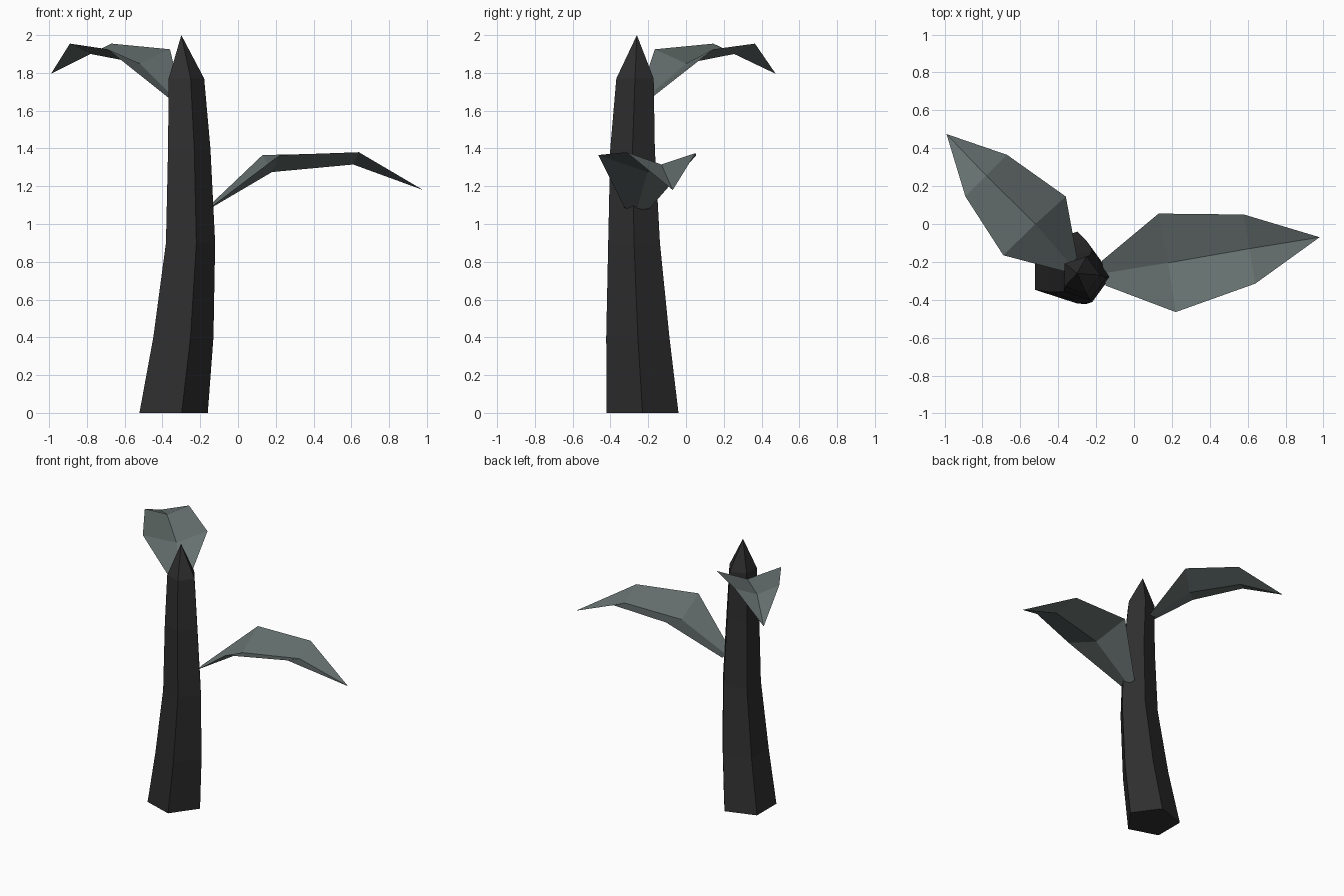
import bpy, bmesh, math
from mathutils import Vector

if "Cube" in bpy.data.objects:
    bpy.data.objects.remove(bpy.data.objects["Cube"])


def material(name, rgb):
    m = bpy.data.materials.new(name)
    m.diffuse_color = (*rgb, 1)
    m.use_nodes = True
    m.node_tree.nodes["Principled BSDF"].inputs["Base Color"].default_value = m.diffuse_color
    return m


BARK = material("charcoal bark", (0.028, 0.028, 0.028))
LEAF = material("grey green leaf", (0.13, 0.162, 0.157))


def finish(name, bm, mat):
    mesh = bpy.data.meshes.new(name)
    bm.to_mesh(mesh)
    bm.free()
    mesh.materials.append(mat)
    bpy.context.collection.objects.link(bpy.data.objects.new(name, mesh))


# Trunk: five-sided rings along a bent path (x, y, z, radius), ending in a point
def trunk(name, path, tip, sides=5):
    bm = bmesh.new()
    rings = []
    for x, y, z, r in path:
        angles = [2 * math.pi * i / sides for i in range(sides)]
        rings.append([bm.verts.new((x + r * math.cos(a), y + r * math.sin(a), z))
                      for a in angles])
    top = bm.verts.new(tip)
    bm.faces.new(rings[0][::-1])
    for i in range(sides):
        j = (i + 1) % sides
        for lo, hi in zip(rings, rings[1:]):
            bm.faces.new((lo[i], lo[j], hi[j], hi[i]))
        bm.faces.new((rings[-1][i], rings[-1][j], top))
    finish(name, bm, BARK)


trunk("trunk", [(-0.36, -0.23, 0, 0.2), (-0.306, -0.255, 0.4, 0.176),
                (-0.265, -0.275, 0.9, 0.144), (-0.27, -0.283, 1.4, 0.124),
                (-0.283, -0.27, 1.77, 0.104)], (-0.30, -0.26, 2.0))


# Leaf: folded sheet through (left edge, midrib, right edge) stations to a tip
def leaf(name, stations, tip):
    bm = bmesh.new()
    rows = [[bm.verts.new(p) for p in s] for s in stations]
    end = bm.verts.new(tip)
    for k in (0, 1):
        for a, b in zip(rows, rows[1:]):
            bm.faces.new((a[k], a[k + 1], b[k + 1], b[k]))
        bm.faces.new((rows[-1][k], rows[-1][k + 1], end))
    finish(name, bm, LEAF)


leaf("right_leaf", [
    ((-0.17, -0.195, 1.08), (-0.16, -0.26, 1.075), (-0.15, -0.325, 1.085)),
    ((0.13, 0.055, 1.365), (0.18, -0.205, 1.275), (0.22, -0.465, 1.365)),
    ((0.58, 0.05, 1.375), (0.61, -0.13, 1.315), (0.64, -0.315, 1.38)),
], (0.98, -0.07, 1.18))

leaf("left_leaf", [
    ((-0.37, -0.25, 1.67), (-0.335, -0.215, 1.665), (-0.30, -0.18, 1.67)),
    ((-0.69, -0.165, 1.925), (-0.52, 0.0, 1.85), (-0.36, 0.145, 1.925)),
    ((-0.89, 0.145, 1.955), (-0.78, 0.255, 1.90), (-0.67, 0.365, 1.955)),
], (-0.99, 0.475, 1.795))
